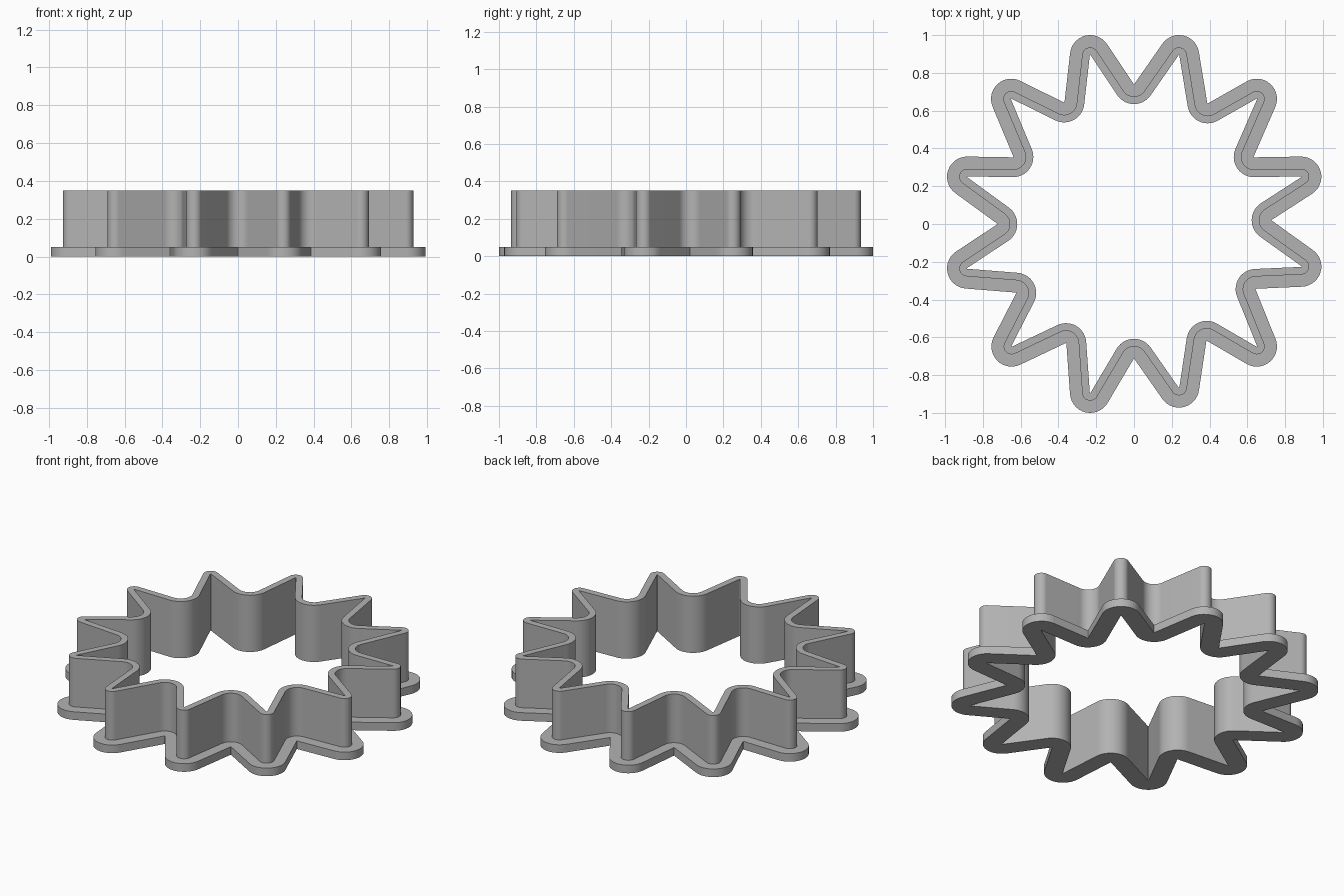
import bpy
import bmesh
import math

if "Cube" in bpy.data.objects:
    bpy.data.objects.remove(bpy.data.objects["Cube"])

# Corner centres, counter-clockwise: star tip, then the valley after it
CORNERS = [
    (0.885, 0.25), (0.635, 0.355), (0.65, 0.662), (0.39, 0.64),
    (0.238, 0.893), (0.0, 0.742), (-0.232, 0.893), (-0.37, 0.645),
    (-0.65, 0.662), (-0.64, 0.355), (-0.883, 0.25), (-0.725, 0.0),
    (-0.883, -0.235), (-0.625, -0.365), (-0.648, -0.648), (-0.36, -0.632),
    (-0.232, -0.893), (0.0, -0.715), (0.238, -0.865), (0.385, -0.62),
    (0.65, -0.648), (0.645, -0.345), (0.885, -0.225), (0.73, 0.02),
]
TIP_R, VALLEY_R = 0.042, 0.067
STEPS = 14

# Section of the band: (offset from the wall's outer face, height)
SECTION = [(-0.04, 0.0), (0.065, 0.0), (0.065, 0.05),
           (0.0, 0.05), (0.0, 0.35), (-0.04, 0.35)]


def signed_radius(i):
    return -VALLEY_R if i % 2 else TIP_R


def edge_normal(i):
    """Angle of the outward normal of the straight leg from corner i to i+1."""
    j = (i + 1) % len(CORNERS)
    dx = CORNERS[j][0] - CORNERS[i][0]
    dy = CORNERS[j][1] - CORNERS[i][1]
    gap = signed_radius(i) - signed_radius(j)
    return math.atan2(dy, dx) - math.acos(gap / math.hypot(dx, dy))


def outline(offset):
    """Star outline made of arcs joined by tangent legs, moved out by offset."""
    pts = []
    for i, (cx, cy) in enumerate(CORNERS):
        a, b = edge_normal(i - 1 if i else len(CORNERS) - 1), edge_normal(i)
        sweep = -((a - b) % math.tau) if i % 2 else (b - a) % math.tau
        r = signed_radius(i) + offset
        for k in range(STEPS + 1):
            t = a + sweep * k / STEPS
            pts.append((cx + r * math.cos(t), cy + r * math.sin(t)))
    return pts


# Flanged star wall: sweep the section round the outline
bm = bmesh.new()
rings = [[bm.verts.new((x, y, z)) for x, y in outline(d)] for d, z in SECTION]
count = len(rings[0])
for s, ring in enumerate(rings):
    above = rings[(s + 1) % len(rings)]
    for k in range(count):
        n = (k + 1) % count
        bm.faces.new((ring[k], ring[n], above[n], above[k]))
bmesh.ops.recalc_face_normals(bm, faces=bm.faces[:])

mesh = bpy.data.meshes.new("star_cutter_wall")
bm.to_mesh(mesh)
bm.free()
cutter = bpy.data.objects.new("star_cutter_wall", mesh)
bpy.context.collection.objects.link(cutter)

grey = bpy.data.materials.new("grey")
grey.diffuse_color = (0.45, 0.45, 0.45, 1.0)
grey.use_nodes = True
grey.node_tree.nodes["Principled BSDF"].inputs["Base Color"].default_value = grey.diffuse_color
mesh.materials.append(grey)

bpy.context.view_layer.objects.active = cutter
cutter.select_set(True)
bpy.ops.object.shade_smooth_by_angle(angle=math.radians(30))
